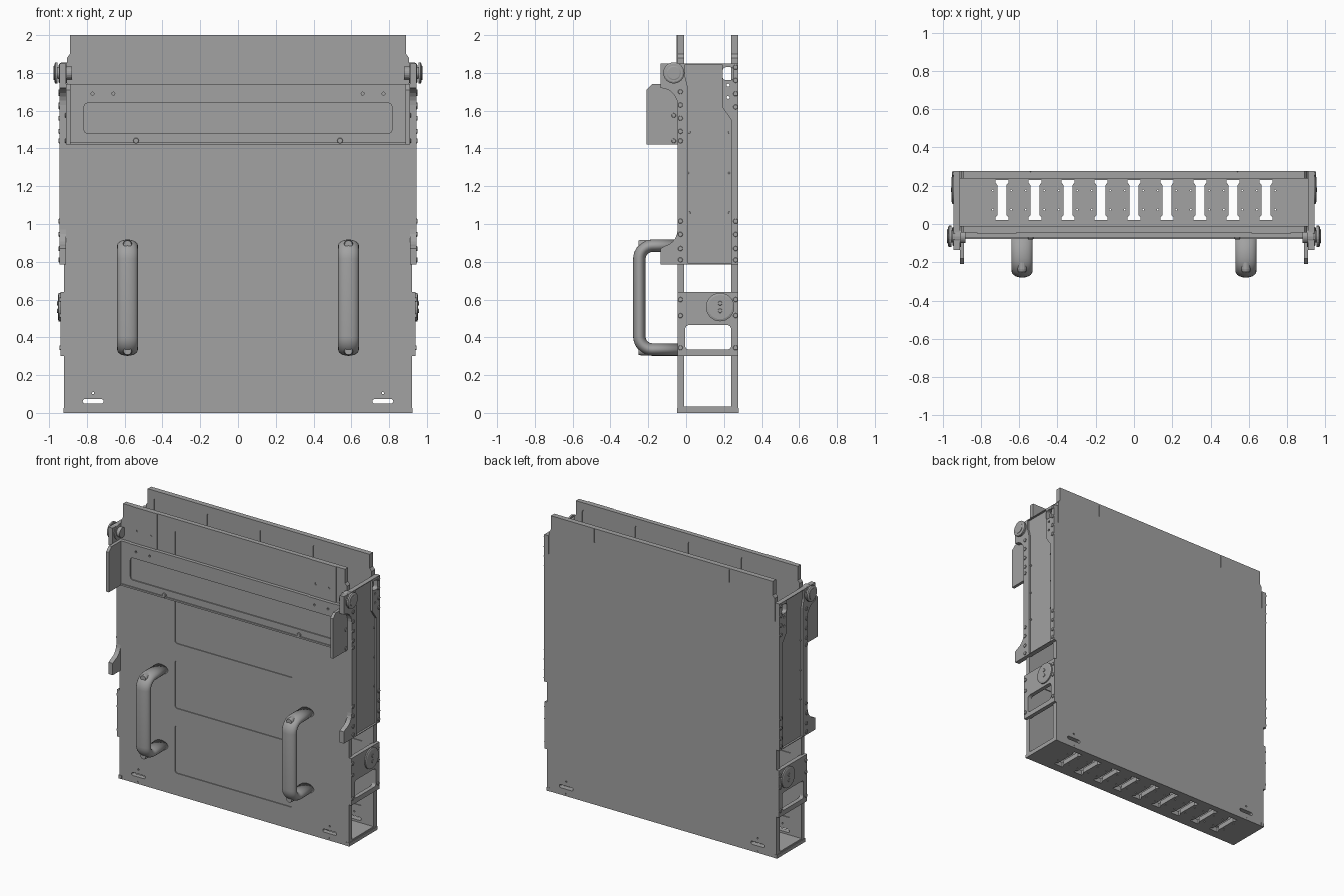
import bpy, bmesh
from math import pi, sin, cos
from mathutils import Vector

if "Cube" in bpy.data.objects:
    bpy.data.objects.remove(bpy.data.objects["Cube"])

metal = bpy.data.materials.new("grey metal")
metal.use_nodes = True
GREY = (0.36, 0.36, 0.36, 1)
metal.diffuse_color = GREY
metal.node_tree.nodes["Principled BSDF"].inputs["Base Color"].default_value = GREY


def finish(name, bm, smooth=False):
    bmesh.ops.remove_doubles(bm, verts=bm.verts, dist=1e-5)
    bmesh.ops.recalc_face_normals(bm, faces=bm.faces)
    for f in bm.faces:
        f.smooth = smooth
    mesh = bpy.data.meshes.new(name)
    bm.to_mesh(mesh)
    bm.free()
    mesh.materials.append(metal)
    ob = bpy.data.objects.new(name, mesh)
    bpy.context.collection.objects.link(ob)
    return ob


def place(axis, u, v, w):
    return Vector({"x": (w, u, v), "y": (u, w, v), "z": (u, v, w)}[axis])


def arc(cu, cv, r, a0, a1, n=6):
    return [(cu + r * cos(a0 + (a1 - a0) * i / n), cv + r * sin(a0 + (a1 - a0) * i / n))
            for i in range(n + 1)]


def rect(u0, u1, v0, v1, r=0.0):
    if r == 0:
        return [(u0, v0), (u1, v0), (u1, v1), (u0, v1)]
    pts = []
    for k, (u, v) in enumerate([(u1 - r, v1 - r), (u0 + r, v1 - r), (u0 + r, v0 + r), (u1 - r, v0 + r)]):
        pts += arc(u, v, r, k * pi / 2, (k + 1) * pi / 2, 4)
    return pts


def hole(u, v, r):
    return arc(u, v, r, 0, 2 * pi, 10)[:-1]


def plate(name, axis, lo, hi, outline, holes=()):
    """Flat plate with openings, extruded along an axis."""
    cu = bpy.data.curves.new(name, "CURVE")
    cu.dimensions = "2D"
    cu.fill_mode = "BOTH"
    cu.extrude = 0.5
    for loop in [outline, *holes]:
        sp = cu.splines.new("POLY")
        sp.points.add(len(loop) - 1)
        for p, (u, v) in zip(sp.points, loop):
            p.co = (u, v, 0, 1)
        sp.use_cyclic_u = True
    tmp = bpy.data.objects.new(name + "_profile", cu)
    bpy.context.collection.objects.link(tmp)
    dg = bpy.context.evaluated_depsgraph_get()
    mesh = bpy.data.meshes.new_from_object(tmp.evaluated_get(dg))
    bm = bmesh.new()
    bm.from_mesh(mesh)
    bpy.data.objects.remove(tmp)
    bpy.data.curves.remove(cu)
    bpy.data.meshes.remove(mesh)
    for p in bm.verts:
        p.co = place(axis, p.co.x, p.co.y, lo + (p.co.z + 0.5) * (hi - lo))
    return finish(name, bm)


def discs(name, axis, lo, hi, spots, r, n=12):
    """A group of round heads, each with a smaller cap step."""
    bm = bmesh.new()
    for u, v in spots:
        rings = []
        for rr, w in ((r, lo), (r, lo + (hi - lo) * 0.7), (r * 0.85, hi)):
            rings.append([bm.verts.new(place(axis, a, b, w)) for a, b in arc(u, v, rr, 0, 2 * pi, n)[:-1]])
        for a, b in zip(rings, rings[1:]):
            for i in range(n):
                bm.faces.new((a[i], a[(i + 1) % n], b[(i + 1) % n], b[i]))
        bm.faces.new(rings[0])
        bm.faces.new(rings[-1])
    return finish(name, bm)


# Front and back panels: core plus skins with shallow pockets
half = [(0.92, 0), (0.92, 1.7), (0.905, 1.72), (0.905, 1.88), (0.89, 1.9), (0.89, 2)]
panel = half + [(-u, v) for u, v in reversed(half)]
slots = []
for s in (-1, 1):
    slots += [rect(s * 0.767 - 0.055, s * 0.767 + 0.055, 0.05, 0.073, 0.011),
              hole(s * 0.767, 0.105, 0.006), hole(s * 0.767, 0.017, 0.006)]
outer_pockets = [rect(-0.475, 0.475, 0.16 + 0.47 * i, 0.505 + 0.47 * i, 0.02) for i in range(4)]
outer_pockets[3] = rect(-0.475, 0.475, 1.57, 1.92, 0.02)
inner_pockets = [rect(-0.84 + 0.425 * i, -0.435 + 0.425 * i, 0.16 + 0.47 * j, 0.58 + 0.47 * j, 0.02)
                 for i in range(4) for j in range(4) if j < 3]
inner_pockets += [rect(-0.84 + 0.425 * i, -0.435 + 0.425 * i, 1.57, 1.95, 0.02) for i in range(4)]
plate("front_panel_skin", "y", -0.045, -0.039, panel, slots + outer_pockets)
plate("front_panel_core", "y", -0.039, -0.016, panel, slots)
plate("front_panel_lining", "y", -0.016, -0.01, panel, slots + inner_pockets)
plate("back_panel_lining", "y", 0.237, 0.243, panel, slots + inner_pockets)
plate("back_panel_core", "y", 0.243, 0.27, panel, slots)
notched = half + [(0.543, 2), (0.543, 1.9), (0.537, 1.9), (0.537, 2)]
notched += [(-u, v) for u, v in reversed(notched)]
plate("back_panel_skin", "y", 0.27, 0.276, notched, slots)
discs("top_pins", "z", 1.99, 2.0, [(-0.54, 0.262), (0.54, 0.262)], 0.012)

# Bottom plate with dog-bone vents
vents = []
for i in range(9):
    x = (i - 4) * 0.1725
    quarter = [(0.034, 0.105), (0.034, 0.09), (0.023, 0.078)]
    right = quarter + [(u, -v) for u, v in reversed(quarter)]
    bone = right + [(-u, -v) for u, v in right]
    vents.append([(x + u, 0.125 + v) for u, v in bone])
    vents += [hole(x + a, b, 0.005) for a in (-0.048, 0.048) for b in (0.075, 0.175)]
plate("bottom_plate", "z", 0, 0.035, rect(-0.92, 0.92, -0.042, 0.273), vents)

# Cross bar on the front
bar_holes = [hole(s * x, 1.69, 0.008) for s in (-1, 1) for x in (0.66, 0.77)]
bar = rect(-0.905, 0.905, 1.42, 1.74)
plate("cross_bar_core", "y", -0.062, -0.045, bar, bar_holes)
plate("cross_bar_face", "y", -0.07, -0.062, bar, bar_holes + [rect(-0.815, 0.815, 1.48, 1.64, 0.02)])
plate("cross_bar_lip", "y", -0.078, -0.07, rect(-0.89, 0.89, 1.42, 1.432))
discs("cross_bar_bolts", "y", -0.07, -0.08, [(-0.54, 1.441), (0.54, 1.441)], 0.015)

# Side channel outline: ears at the top and bottom joined by concave fillets
ear_bottom = [(-0.135, 0.785), (-0.135, 0.87)] + arc(-0.135, 0.97, 0.09, -pi / 2, 0)[1:]
ear_top = arc(-0.135, 1.63, 0.09, 0, pi / 2) + [(-0.135, 1.85)]
channel = [(0.276, 0.785)] + ear_bottom + ear_top + [(0.276, 1.85)]
recess = [(0.01, 0.79), (0.24, 0.79), (0.24, 1.55), (0.19, 1.62), (0.19, 1.845),
          (-0.005, 1.845), (-0.005, 1.78), (0.01, 1.72)]
latch_window = rect(0.193, 0.252, 1.762, 1.83, 0.018)
latch_holes = [hole(0.222, z, 0.008) for z in (1.67, 1.735)]
front_screws = [(-0.03, z) for z in (0.81, 0.87, 0.945, 1.015, 1.44, 1.49, 1.56, 1.63, 1.7)]
back_screws = [(0.262, z) for z in (0.81, 0.87, 0.945, 1.015, 1.62, 1.69, 1.76, 1.83)]
low_screws = [(y, z) for y in (-0.03, 0.262) for z in (0.345, 0.515, 0.6)]

for s, side in ((1, "left"), (-1, "right")):
    # Side channel, hinge plate and lower bracket
    plate(side + "_side_wall", "x", s * 0.91, s * 0.93, channel, [latch_window] + latch_holes)
    plate(side + "_side_flanges", "x", s * 0.93, s * 0.944, channel, [recess, latch_window] + latch_holes)
    plate(side + "_lower_bracket", "x", s * 0.91, s * 0.94, rect(-0.045, 0.276, 0.3, 0.64),
          [rect(-0.005, 0.238, 0.335, 0.465, 0.02)])
    discs(side + "_side_screws", "x", s * 0.944, s * 0.95, front_screws + back_screws, 0.013)
    discs(side + "_bracket_screws", "x", s * 0.94, s * 0.946, low_screws, 0.013)
    discs(side + "_panel_rivets", "x", s * 0.93, s * 0.936,
          [(y, z) for y in (0.018, 0.228) for z in (1.06, 1.27, 1.485)], 0.006, 8)

    # Round bearing cover on the lower bracket
    discs(side + "_bearing_cover", "x", s * 0.94, s * 0.953, [(0.18, 0.56)], 0.075, 32)
    discs(side + "_bearing_bolts", "x", s * 0.95, s * 0.957, [(0.18, 0.54), (0.18, 0.58)], 0.012)

    # Hinge knob
    discs(side + "_knob_shaft", "x", s * 0.88, s * 0.96, [(-0.065, 1.8)], 0.035, 20)
    discs(side + "_knob_collar", "x", s * 0.905, s * 0.948, [(-0.065, 1.8)], 0.055, 24)
    discs(side + "_knob_wheel", "x", s * 0.955, s * 0.972, [(-0.065, 1.8)], 0.056, 24)
    discs(side + "_knob_cap", "x", s * 0.97, s * 0.977, [(-0.065, 1.8)], 0.038, 24)

    # Cross bar end flange
    plate(side + "_bar_flange", "x", s * 0.888, s * 0.91,
          [(-0.045, 1.42), (-0.21, 1.42), (-0.21, 1.71), (-0.18, 1.74), (-0.045, 1.74)])
    discs(side + "_flange_screw", "x", s * 0.91, s * 0.915, [(-0.065, 1.44), (-0.065, 1.575)], 0.012)

    # Upper bracket plate and corner foot
    a, b = sorted((s * 0.615, s * 0.82))
    plate(side + "_upper_bracket", "y", -0.049, -0.043, rect(a, b, 1.74, 2.0),
          [hole(s * x, 1.835, 0.009) for x in (0.66, 0.77)])
    plate(side + "_bracket_tongue", "y", -0.074, -0.068, rect(a, b, 1.718, 1.74))
    a, b = sorted((s * 0.9, s * 0.925))
    plate(side + "_corner_foot", "z", 0, 0.025, rect(a, b, -0.047, 0.278))

    # Pull handle: oval section swept along a rounded U
    x0, ru, rn = s * 0.585, 0.055, 0.033
    path = [(-0.045, 0.335)] + arc(-0.177, 0.405, 0.07, -pi / 2, -pi, 8)
    path += arc(-0.177, 0.815, 0.07, pi, pi / 2, 8) + [(-0.045, 0.885)]
    bm = bmesh.new()
    rings = []
    for i, p in enumerate(path):
        q0, q1 = path[max(i - 1, 0)], path[min(i + 1, len(path) - 1)]
        t = Vector((0, q1[0] - q0[0], q1[1] - q0[1])).normalized()
        nrm = Vector((0, -t.z, t.y))
        rings.append([bm.verts.new(Vector((x0 + ru * cos(k * pi / 10), *p)) + nrm * rn * sin(k * pi / 10))
                      for k in range(20)])
    for r0, r1 in zip(rings, rings[1:]):
        for k in range(20):
            bm.faces.new((r0[k], r0[(k + 1) % 20], r1[(k + 1) % 20], r1[k]))
    bm.faces.new(rings[0])
    bm.faces.new(rings[-1])
    finish(side + "_handle", bm, True)
    discs(side + "_handle_screws", "y", -0.2, -0.252, [(x0, 0.328), (x0, 0.892)], 0.024, 16)
